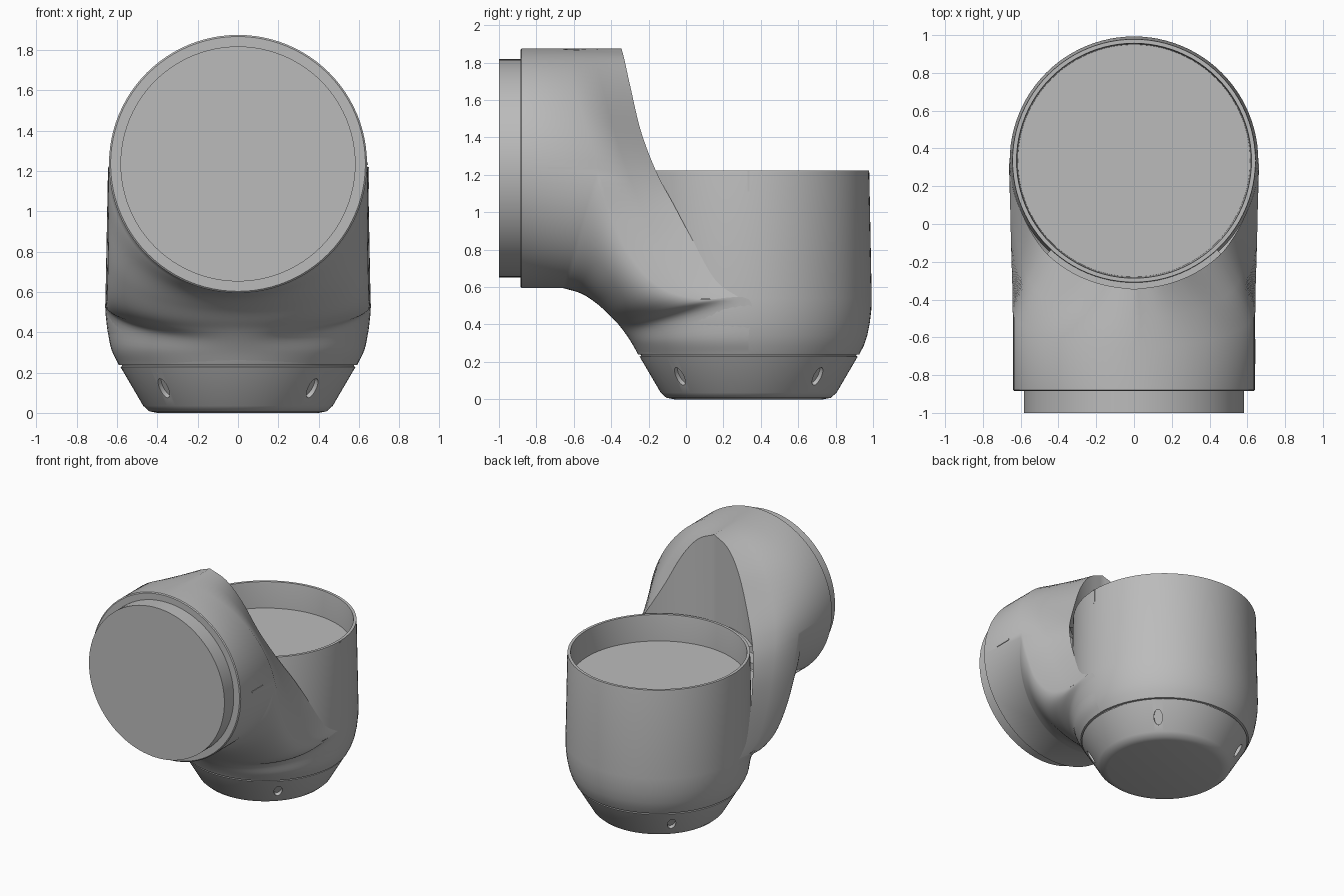
import bpy, bmesh, math
from mathutils import Vector, Matrix

cube = bpy.data.objects.get("Cube")
if cube:
    bpy.data.objects.remove(cube)

grey = bpy.data.materials.new("light grey")
grey.use_nodes = True
COLOUR = (0.5, 0.5, 0.5, 1)
grey.diffuse_color = COLOUR
grey.node_tree.nodes["Principled BSDF"].inputs["Base Color"].default_value = COLOUR

CY = 0.335      # vertical axis of the cup
CZ = 1.235      # horizontal axis of the front ring
R = 0.64
N = 6           # samples per curve span


def finish(bm, name):
    bmesh.ops.remove_doubles(bm, verts=bm.verts, dist=0.0005)
    bmesh.ops.dissolve_degenerate(bm, edges=bm.edges, dist=0.0002)
    bmesh.ops.recalc_face_normals(bm, faces=bm.faces)
    mesh = bpy.data.meshes.new(name)
    bm.to_mesh(mesh)
    bm.free()
    mesh.materials.append(grey)
    ob = bpy.data.objects.new(name, mesh)
    bpy.context.scene.collection.objects.link(ob)
    return ob


def smooth(ob, degrees=35):
    bpy.ops.object.select_all(action='DESELECT')
    ob.select_set(True)
    bpy.context.view_layer.objects.active = ob
    bpy.ops.object.shade_smooth_by_angle(angle=math.radians(degrees))


def lathe(name, points, centre, axis, steps=96):
    bm = bmesh.new()
    verts = [bm.verts.new(p) for p in points]
    edges = [bm.edges.new(pair) for pair in zip(verts, verts[1:])]
    bmesh.ops.spin(bm, geom=verts + edges, cent=centre, axis=axis,
                   angle=math.tau, steps=steps, use_duplicate=False)
    return finish(bm, name)


def spline(points):
    """Catmull-Rom curve with N samples per span."""
    p = [Vector(q) for q in points]
    p = [2 * p[0] - p[1]] + p + [2 * p[-1] - p[-2]]
    out = []
    for a, b, c, d in zip(p, p[1:], p[2:], p[3:]):
        for k in range(N):
            t = k / N
            out.append(0.5 * (2 * b + (c - a) * t + (2 * a - 5 * b + 4 * c - d) * t * t
                              + (3 * b - a - 3 * c + d) * t ** 3))
    return out + [p[-2]]


def grid(bm, rows):
    """Skin a list of rows and its mirror image."""
    for side in (1, -1):
        vs = [[bm.verts.new((side * q[0], q[1], q[2])) for q in row] for row in rows]
        for r0, r1 in zip(vs, vs[1:]):
            for i in range(len(r0) - 1):
                bm.faces.new((r0[i], r0[i + 1], r1[i + 1], r1[i]))


# Cup: turned body with hollow top, tapered foot and seam groove
cup_profile = [(0, 0), (.40, 0), (.44, .008), (.47, .035), (.583, .228), (.575, .232),
               (.577, .238), (.592, .24), (.615, .285), (.634, .34), (.648, .41),
               (.656, .48), (.658, .54), (.645, 1.21), (.643, 1.222), (.622, 1.222),
               (.62, 1.21), (.615, 1.02), (0, 1.02)]
cup = lathe("cup_body", [(r, CY, z) for r, z in cup_profile], (0, CY, 0), (0, 0, 1))

# Oval pockets around the tapered foot
slope = math.atan2(.113, .193)
for i in range(4):
    angle = math.radians(45 + 90 * i)
    bm = bmesh.new()
    bmesh.ops.create_cone(bm, cap_ends=True, segments=24, radius1=1, radius2=1, depth=.06)
    place = (Matrix.Translation((0, CY, 0)) @ Matrix.Rotation(angle, 4, 'Z')
             @ Matrix.Translation((.525, 0, .12)) @ Matrix.Rotation(math.pi / 2 + slope, 4, 'Y')
             @ Matrix.Diagonal((.055, .03, 1, 1)))
    bm.transform(place)
    cutter = finish(bm, "pocket_cutter")
    cutter.hide_render = True
    mod = cup.modifiers.new("pocket", 'BOOLEAN')
    mod.operation = 'DIFFERENCE'
    mod.solver = 'EXACT'
    mod.object = cutter
    bpy.context.view_layer.objects.active = cup
    bpy.ops.object.modifier_apply(modifier=mod.name)
    bpy.data.objects.remove(cutter)
smooth(cup)

# Front ring face and plug
plug_profile = [(0, -1), (.583, -1), (.583, -.885), (.632, -.885), (R, -.878)]
smooth(lathe("front_plug", [(r, y, CZ) for r, y in plug_profile], (0, 0, CZ), (0, 1, 0)))

# Elbow: shoulder line along the side, collar line against the cup, and underside line
shoulder = spline([(0, -.66, 1.875), (.245, -.64, 1.826), (.4525, -.6, 1.6875),
                   (.591, -.54, 1.48), (R, -.47, CZ), (.642, -.395, .98), (.645, -.3, .77),
                   (.65, -.14, .6), (.655, .07, .535), (.66, CY, .535), (.635, CY, .34),
                   (.592, CY, .238)])
collar = spline([(0, -.345, 1.875), (.13, -.328, 1.81), (.245, -.295, 1.66),
                 (.355, -.24, 1.43), (.46, -.158, 1.215), (.53, -.065, 1.04),
                 (.576, .02, .88), (.632, .155, .64), (.659, .29, .54)])
under = spline([(0, -.66, .595), (0, -.56, .565), (0, -.475, .51), (0, -.41, .45),
                (0, -.37, .41), (0, -.33, .36), (0, -.29, .30), (0, -.255, .238)])
top = 4 * N + 1     # samples above the ring axis
bm = bmesh.new()

# Upper half of the ring
arc = [math.pi / 2 * i / (top - 1) for i in range(top)]
for i, a in enumerate(arc):
    shoulder[i].x, shoulder[i].z = R * math.sin(a), CZ + R * math.cos(a)
grid(bm, [[(p.x, -.88, p.z) for p in shoulder[:top]], shoulder[:top]])

# Tapered neck
grid(bm, [shoulder[:len(collar)],
          [a.lerp(b, .5) for a, b in zip(shoulder, collar)], collar])

# Lower half: quarter-ellipse sections from shoulder line to underside
sides = [Vector((R, -.88, CZ))] + shoulder[top - 1:]
lows = [Vector((0, -.88, CZ - R))] + under
grid(bm, [[(p.x * math.cos(a), p.y + (q.y - p.y) * math.sin(a), p.z + (q.z - p.z) * math.sin(a))
           for a in arc] for p, q in zip(sides, lows)])

# Concave wall behind the neck and ledge beside the cup rim
wall = collar[:top]
ledge = []
for p in wall:
    d = Vector((p.x, p.y - CY)).normalized() * .63
    ledge.append((d.x, CY + d.y, 1.2))
grid(bm, [wall, [(p.x, p.y, 1.2) for p in wall], ledge])
smooth(finish(bm, "elbow_shell"), 40)

# Alignment marks on the left side
for name, size, loc in (("cup_mark", (.008, .01, .11), (.645, CY, 1.165)),
                        ("ring_mark", (.008, .13, .012), (.64, -.675, CZ))):
    bm = bmesh.new()
    bmesh.ops.create_cube(bm, size=1)
    bm.transform(Matrix.Translation(loc) @ Matrix.Diagonal((*size, 1)))
    finish(bm, name)
